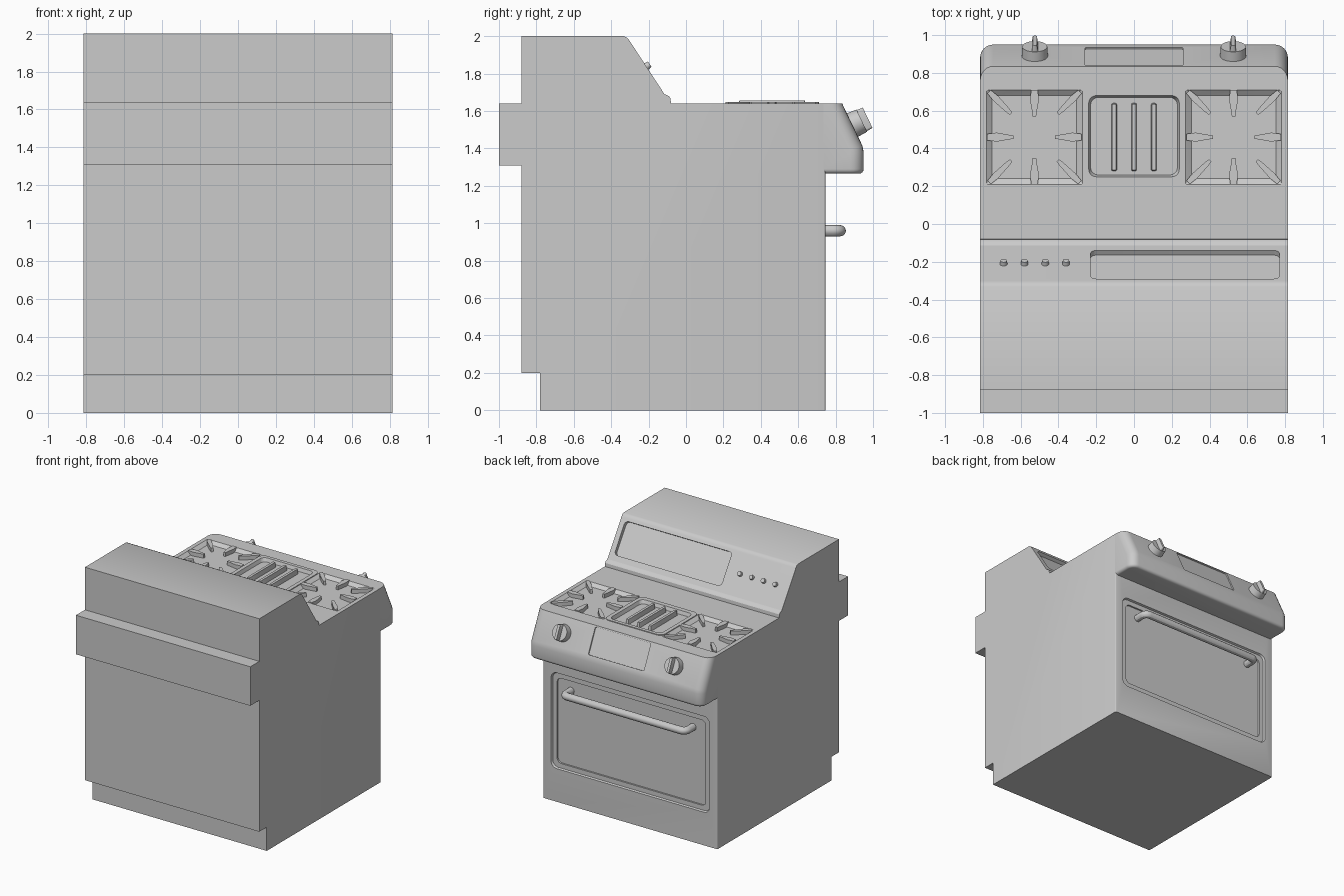
import bpy, bmesh
from math import sin, cos, pi, radians
from mathutils import Matrix, Vector

if "Cube" in bpy.data.objects:
    bpy.data.objects.remove(bpy.data.objects["Cube"])

# ---------- helpers ----------
def frame(origin, n):
    """Local z = n, local x = world x."""
    n = Vector(n).normalized()
    x = Vector((1, 0, 0))
    if abs(n.x) > 0.5:
        x = Vector((0, 1, 0))
    y = n.cross(x)
    m = Matrix((x, y, n)).transposed().to_4x4()
    m.translation = origin
    return m

def prism(name, bottom, z0, z1, m=Matrix(), top=None, bevels=()):
    """Extrude an outline from z0 to z1; bevels = (edge filter, width, segments)."""
    bm = bmesh.new()
    a = [bm.verts.new(m @ Vector((x, y, z0))) for x, y in bottom]
    b = [bm.verts.new(m @ Vector((x, y, z1))) for x, y in (top or bottom)]
    bm.faces.new(a[::-1])
    bm.faces.new(b)
    for i in range(len(a)):
        j = (i + 1) % len(a)
        bm.faces.new((a[i], a[j], b[j], b[i]))
    bmesh.ops.recalc_face_normals(bm, faces=bm.faces)
    for test, width, seg in bevels:
        edges = [e for e in bm.edges if test(e.verts[0].co, e.verts[1].co)]
        bmesh.ops.bevel(bm, geom=edges, offset=width, segments=seg, profile=0.5,
                        affect='EDGES', clamp_overlap=True)
    me = bpy.data.meshes.new(name)
    bm.to_mesh(me)
    bm.free()
    ob = bpy.data.objects.new(name, me)
    bpy.context.collection.objects.link(ob)
    return ob

def rrect(w, h, r, seg=5):
    pts = []
    for k, (sx, sy) in enumerate(((1, 1), (-1, 1), (-1, -1), (1, -1))):
        for i in range(seg + 1):
            t = (k + i / seg) * pi / 2
            pts.append((sx * (w / 2 - r) + r * cos(t), sy * (h / 2 - r) + r * sin(t)))
    return pts

def circle(r, n=32):
    return [(r * cos(2 * pi * i / n), r * sin(2 * pi * i / n)) for i in range(n)]

def cut(targets, m, w, h, r, depth, taper=0.0):
    """Cut a rounded rectangular recess; taper narrows its floor."""
    up = 0.05
    k = taper * up / depth
    c = prism("cutter", rrect(w - 2 * taper, h - 2 * taper, r), -depth, up, m,
              rrect(w + 2 * k, h + 2 * k, r))
    c.hide_render = True
    for t in targets:
        mod = t.modifiers.new("recess", 'BOOLEAN')
        mod.operation, mod.solver, mod.object = 'DIFFERENCE', 'EXACT', c
        bpy.context.view_layer.objects.active = t
        bpy.ops.object.modifier_apply(modifier=mod.name)
    bpy.data.objects.remove(c, do_unlink=True)

W = 0.815
TOP = 1.64
side = frame((0, 0, 0), (1, 0, 0))       # outline given as (y, z)

# ---------- body with backsplash ----------
body = prism("body", [(-.78, 0), (.745, 0), (.745, TOP), (-.08, TOP), (-.083, 1.668),
                      (-.092, 1.68), (-.115, 1.69), (-.302, 1.976), (-.313, 1.991),
                      (-.332, 2), (-.88, 2), (-.88, TOP), (-1, TOP), (-1, 1.31),
                      (-.88, 1.31), (-.88, .2), (-.78, .2)], -W, W, side,
             bevels=[(lambda a, b: a.y > .74 and b.y > .74 and abs(a.z - b.z) > 1, .01, 3)])

# ---------- control panel ----------
panel = prism("control_panel", [(.73, 1.265), (.95, 1.265), (.95, 1.38), (.943, 1.415),
                                (.835, TOP), (.73, TOP)], -W, W, side,
              bevels=[(lambda a, b: min(a.y, b.y) > .8 and abs(a.x - b.x) < .01, .07, 6),
                      (lambda a, b: max(a.z, b.z) < 1.27 and max(a.y, b.y) > .74, .025, 4)])
slope = (0, .902, .431)
cut([panel], frame((0, .8875, 1.53), slope), .52, .22, .012, .01)

# ---------- knobs ----------
for s in (-1, 1):
    m = frame((s * .525, .89, 1.525), slope)
    prism("knob", circle(.07), -.01, .055, m, circle(.066))
    prism("knob_grip", rrect(.034, .126, .012, 3), .05, .09, m, rrect(.022, .12, .01, 3))

# ---------- oven door recess ----------
door = frame((0, .745, .685), (0, 1, 0))
cut([body], door, 1.48, .81, .05, .016, .006)
cut([body], door, 1.39, .72, .04, .03)

# ---------- oven handle ----------
cu = bpy.data.curves.new("oven_handle", 'CURVE')
cu.dimensions = '3D'
cu.bevel_depth = .03
cu.bevel_resolution = 4
half = [(.57, .72)] + [(.53 + .04 * cos(t * pi / 12), .785 + .04 * sin(t * pi / 12))
                       for t in range(7)]
path = half + [(-x, y) for x, y in half[::-1]]
sp = cu.splines.new('POLY')
sp.points.add(len(path) - 1)
for p, (x, y) in zip(sp.points, path):
    p.co = (x, y, .96, 1)
handle = bpy.data.objects.new("oven_handle", cu)
bpy.context.collection.objects.link(handle)
bpy.context.view_layer.objects.active = handle
handle.select_set(True)
bpy.ops.object.convert(target='MESH')

# ---------- griddle ----------
rim = prism("griddle_rim", rrect(.545, .5, .05), -.01, .006, Matrix.Translation((0, .46, TOP)))
cut([body, rim], Matrix.Translation((0, .465, TOP + .006)), .48, .43, .04, .03, .01)
for x in (-.105, 0, .105):
    prism("griddle_bar", rrect(.03, .36, .008, 2), -.03, .017,
          Matrix.Translation((x, .46, TOP)), rrect(.022, .35, .006, 2))

# ---------- burners: sunken trays with eight fingers each ----------
for s in (-1, 1):
    c = Matrix.Translation((s * .527, .46, TOP))
    cut([body], c, .507, .5, .006, .025, .03)
    for i in range(8):
        far, near = (.34, .175) if i % 2 else (.25, .11)
        wide = .018 if i % 2 else .024
        prism("burner_finger", [(far, -wide * .7), (far, wide * .7), (far - .05, wide),
                                (near + .03, .013), (near, .009), (near, -.009),
                                (near + .03, -.013), (far - .05, -wide)],
              -.026, .008, c @ Matrix.Rotation(i * pi / 4, 4, 'Z'))

# ---------- backsplash display and buttons ----------
back_n = (0, .836, .548)
cut([body], frame((.27, -.215, 1.843), back_n), 1.0, .274, .03, .03)
for i in range(4):
    prism("button", circle(.021, 20), -.01, .022,
          frame((-.69 + .11 * i, -.212, 1.838), back_n), circle(.017, 20))

# ---------- shading ----------
bpy.ops.object.select_all(action='DESELECT')
for ob in bpy.context.scene.objects:
    ob.select_set(True)
bpy.context.view_layer.objects.active = body
bpy.ops.object.shade_smooth_by_angle(angle=radians(30))
